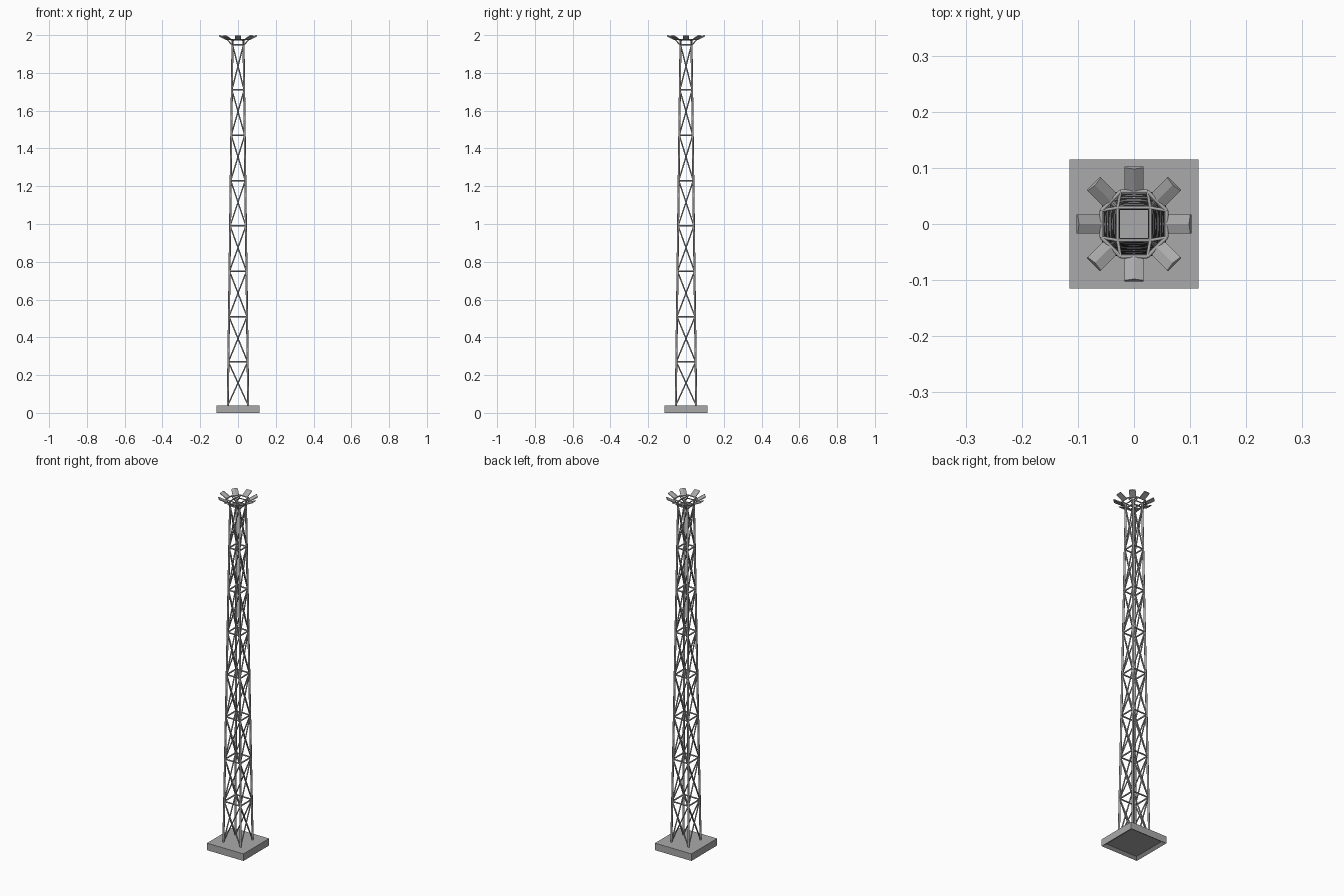
import bpy, bmesh, math
from mathutils import Vector, Matrix

cube = bpy.data.objects.get("Cube")
if cube:
    bpy.data.objects.remove(cube, do_unlink=True)


def material(name, v):
    m = bpy.data.materials.new(name)
    m.use_nodes = True
    m.diffuse_color = (v, v, v, 1)
    m.node_tree.nodes["Principled BSDF"].inputs["Base Color"].default_value = (v, v, v, 1)
    return m


steel = material("grey steel", 0.4)


def finish(name, bm, smooth=False):
    bmesh.ops.recalc_face_normals(bm, faces=bm.faces)
    mesh = bpy.data.meshes.new(name)
    bm.to_mesh(mesh)
    bm.free()
    obj = bpy.data.objects.new(name, mesh)
    bpy.context.collection.objects.link(obj)
    mesh.materials.append(steel)
    for p in mesh.polygons:
        p.use_smooth = smooth and len(p.vertices) == 4
    return obj


def rod(bm, a, b, radius, sides=8):
    a, b = Vector(a), Vector(b)
    d = b - a
    m = Matrix.Translation((a + b) / 2) @ d.to_track_quat("Z", "Y").to_matrix().to_4x4()
    bmesh.ops.create_cone(bm, cap_ends=True, segments=sides, radius1=radius,
                          radius2=radius, depth=d.length, matrix=m)


# Foundation slab with a shallow recess underneath
BASE, TOP = 0.04, 1.975
bm = bmesh.new()
bmesh.ops.create_cube(bm, size=1, matrix=Matrix.Translation((0, 0, BASE / 2))
                      @ Matrix.Diagonal((0.23, 0.23, BASE, 1)))
bm.normal_update()
under = [f for f in bm.faces if f.normal.z < -0.9]
bmesh.ops.inset_region(bm, faces=under, thickness=0.024)
bmesh.ops.translate(bm, verts=under[0].verts, vec=(0, 0, 0.012))
finish("foundation_slab", bm)

# Tapering lattice tower
corners = [(-1, -1), (1, -1), (1, 1), (-1, 1)]


def leg_point(i, z):
    h = 0.054 - 0.025 * (z - BASE) / (TOP - BASE)
    x, y = corners[i % 4]
    return Vector((x * h, y * h, z))


legs, rails, braces = bmesh.new(), bmesh.new(), bmesh.new()
levels = [BASE] + [0.27 + 0.24 * k for k in range(8)]
for i in range(4):
    rod(legs, leg_point(i, BASE - 0.005), leg_point(i, TOP), 0.0055, 10)
    for low, high in zip(levels, levels[1:]):
        rod(rails, leg_point(i, high), leg_point(i + 1, high), 0.004)
        rod(braces, leg_point(i, low), leg_point(i + 1, high), 0.0035)
        rod(braces, leg_point(i + 1, low), leg_point(i, high), 0.0035)
finish("tower_legs", legs, True)
finish("horizontal_rails", rails, True)
finish("cross_braces", braces, True)

# Octagonal lamp ring and the arms that carry it
ring, arms = bmesh.new(), bmesh.new()
R = 0.058 / math.cos(math.pi / 8)


def ring_point(k):
    a = math.pi / 8 + k * math.pi / 4
    return Vector((R * math.cos(a), R * math.sin(a), TOP + 0.002))


for k in range(8):
    p = ring_point(k)
    rod(ring, p, ring_point(k + 1), 0.0035)
    i = next(n for n, (x, y) in enumerate(corners) if x * p.x > 0 and y * p.y > 0)
    rod(arms, leg_point(i, TOP), p, 0.003)
    rod(arms, leg_point(i, 1.945), p, 0.003)
for i in range(4):
    rod(arms, leg_point(i, TOP), leg_point(i + 1, TOP), 0.003)
finish("lamp_ring", ring, True)
finish("ring_arms", arms, True)

# Eight tilted floodlights with a ridged back
profile = [(-0.017, 0), (0.017, 0), (0.017, 0.004), (0, 0.009), (-0.017, 0.004)]
for k in range(8):
    bm = bmesh.new()
    face = bm.faces.new([bm.verts.new((0, y, z)) for y, z in profile])
    new = bmesh.ops.extrude_face_region(bm, geom=[face])["geom"]
    bmesh.ops.translate(bm, vec=(0.045, 0, 0),
                        verts=[v for v in new if isinstance(v, bmesh.types.BMVert)])
    bm.transform(Matrix.Rotation(k * math.pi / 4, 4, "Z")
                 @ Matrix.Translation((0.062, 0, 1.973))
                 @ Matrix.Rotation(math.radians(-27), 4, "Y"))
    finish("floodlight_%d" % (k + 1), bm)
